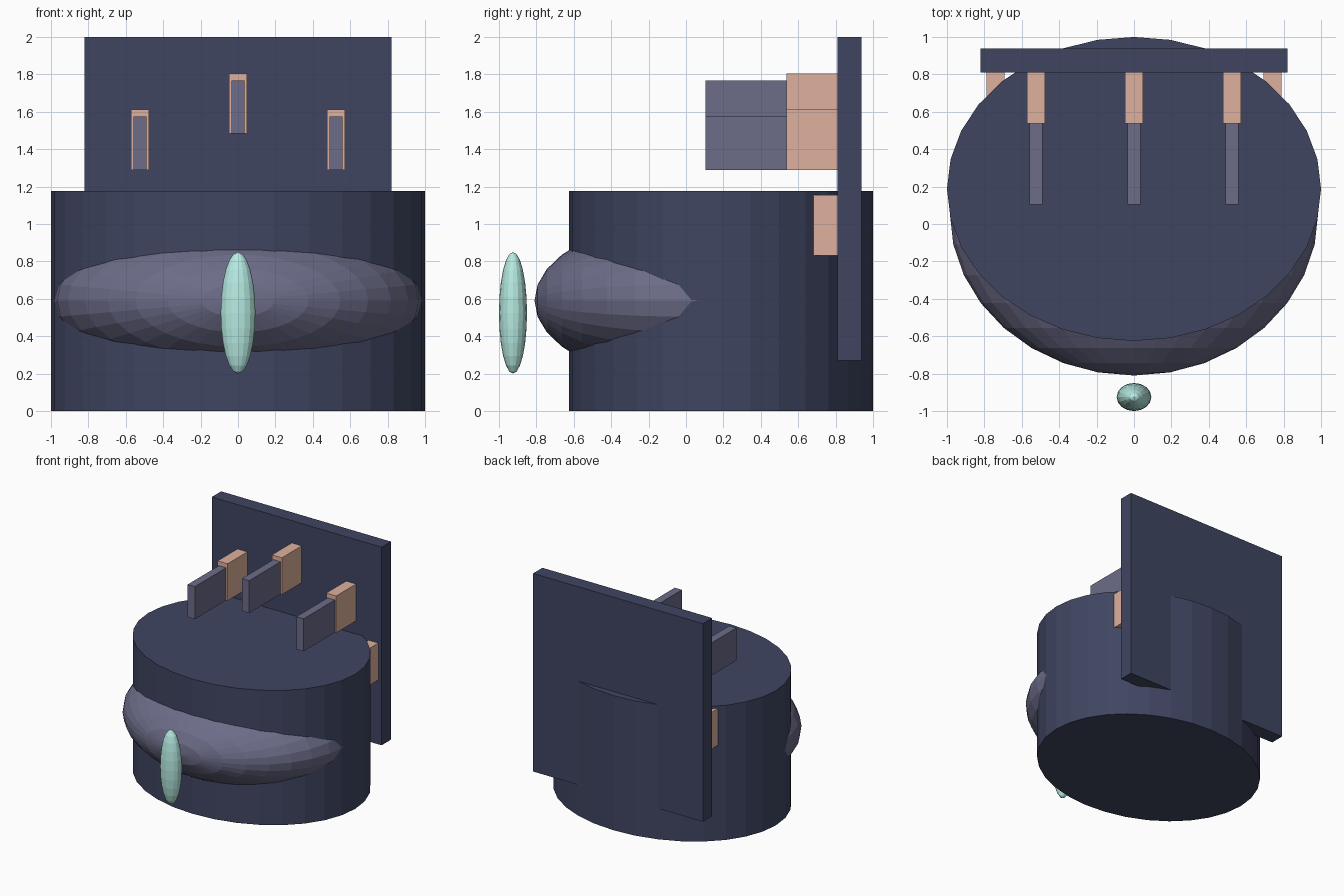
import bpy, bmesh
from math import pi
from mathutils import Matrix, Vector

if "Cube" in bpy.data.objects:
    bpy.data.objects.remove(bpy.data.objects["Cube"])


def material(name, rgb):
    m = bpy.data.materials.new(name)
    m.diffuse_color = (*rgb, 1)
    m.use_nodes = True
    m.node_tree.nodes["Principled BSDF"].inputs["Base Color"].default_value = m.diffuse_color
    return m


NAVY = material("navy", (0.05, 0.06, 0.12))
PURPLE = material("purple", (0.15, 0.15, 0.25))
PEACH = material("peach", (0.74, 0.44, 0.34))
TEAL = material("teal", (0.47, 0.83, 0.76))


def finish(name, bm, mat):
    bmesh.ops.recalc_face_normals(bm, faces=bm.faces)
    mesh = bpy.data.meshes.new(name)
    bm.to_mesh(mesh)
    bm.free()
    mesh.materials.append(mat)
    obj = bpy.data.objects.new(name, mesh)
    bpy.context.collection.objects.link(obj)
    return obj


def place(center, size):
    return Matrix.Translation(Vector(center)) @ Matrix.Diagonal((*size, 1))


def box(name, x, y, z, mat):
    spans = (x, y, z)
    bm = bmesh.new()
    bmesh.ops.create_cube(bm, size=1, matrix=place(
        [(a + b) / 2 for a, b in spans], [b - a for a, b in spans]))
    return finish(name, bm, mat)


def ellipsoid(name, center, radii, segments, rings, mat, turn=0):
    bm = bmesh.new()
    bmesh.ops.create_uvsphere(
        bm, u_segments=segments, v_segments=rings, radius=1,
        matrix=place(center, radii) @ Matrix.Rotation(turn, 4, 'X'))
    return finish(name, bm, mat)


# Oval drum body
bm = bmesh.new()
bmesh.ops.create_cone(bm, cap_ends=True, segments=32, radius1=1, radius2=1,
                      depth=1, matrix=place((0, 0.1875, 0.588), (1, 0.8125, 1.176)))
finish("body", bm, NAVY)

# Bulging front band and the upright pod in front of it
ellipsoid("front_bulge", (0, 0.06, 0.59), (0.985, 0.87, 0.443), 32, 16, PURPLE, pi / 2)
ellipsoid("front_pod", (0, -0.925, 0.525), (0.093, 0.075, 0.325), 16, 12, TEAL)

# Back panel
box("back_panel", (-0.82, 0.82), (0.81, 0.938), (0.27, 2.0), NAVY)

# Upper pegs with narrower, slightly lower tips
for side, x, z in (("left", -0.525, 1.29), ("middle", 0, 1.483), ("right", 0.525, 1.29)):
    box(side + "_peg_base", (x - 0.048, x + 0.048), (0.537, 0.812), (z, z + 0.322), PEACH)
    box(side + "_peg_tip", (x - 0.035, x + 0.035), (0.105, 0.537), (z, z + 0.284), PURPLE)

# Lower pegs that run from the panel into the body
for side, x in (("left", -0.74), ("right", 0.74)):
    box(side + "_lower_peg", (x - 0.048, x + 0.048), (0.537, 0.812), (0.832, 1.154), PEACH)
